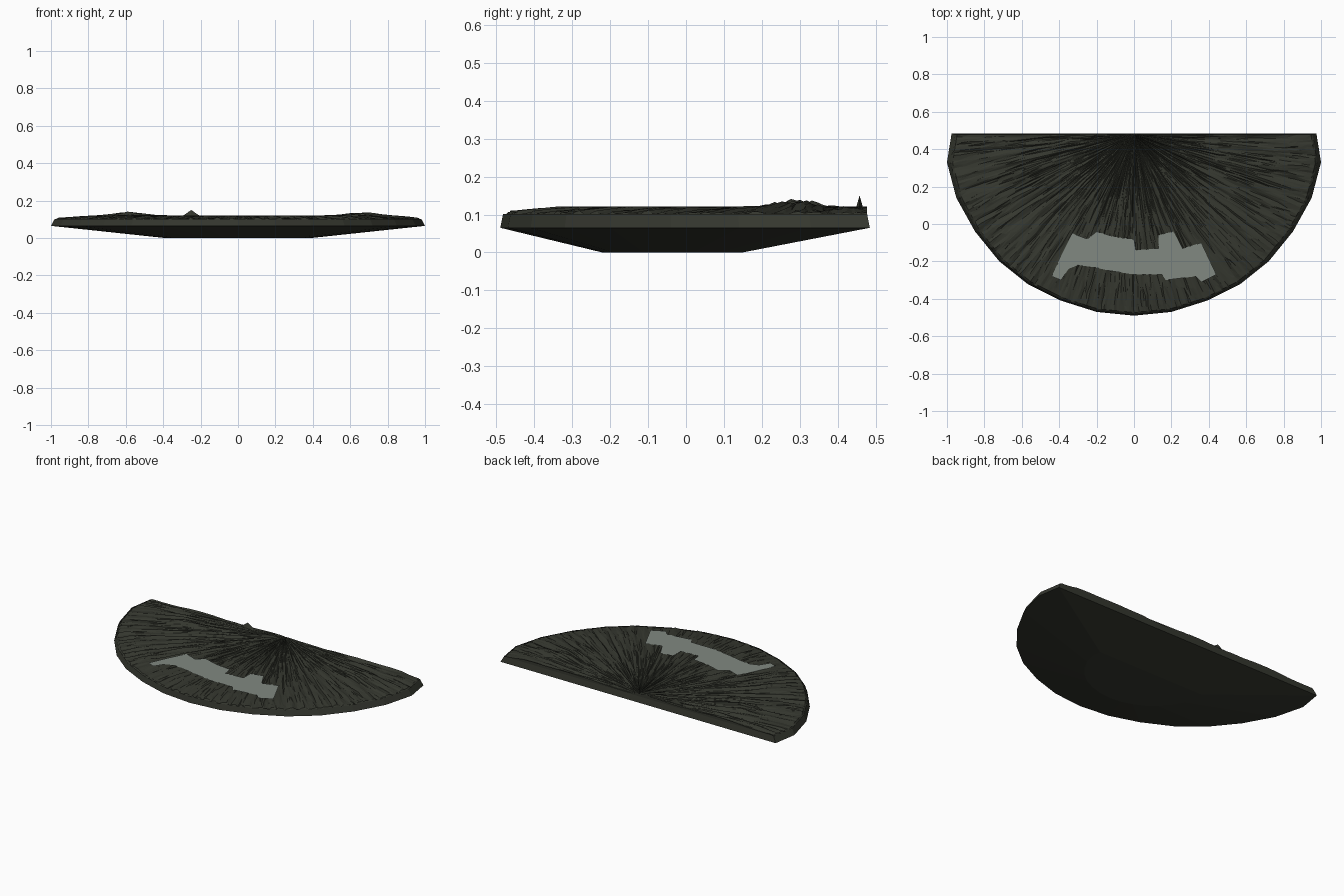
import bpy, bmesh, math, random
from mathutils import Vector, noise

if "Cube" in bpy.data.objects:
    bpy.data.objects.remove(bpy.data.objects["Cube"])

random.seed(4)


def material(name, rgb):
    m = bpy.data.materials.new(name)
    m.diffuse_color = (*rgb, 1)
    m.use_nodes = True
    m.node_tree.nodes["Principled BSDF"].inputs["Base Color"].default_value = m.diffuse_color
    return m


def make(name, bm, mat):
    bmesh.ops.recalc_face_normals(bm, faces=bm.faces)
    me = bpy.data.meshes.new(name)
    bm.to_mesh(me)
    bm.free()
    me.materials.append(mat)
    ob = bpy.data.objects.new(name, me)
    bpy.context.collection.objects.link(ob)
    return ob


dark = material("dark_moss", (0.035, 0.038, 0.028))
pale = material("pale_grey", (0.22, 0.25, 0.22))

# Half-disc outline, mirrored across x
half = [(0, -0.49), (0.2, -0.47), (0.39, -0.41), (0.57, -0.32), (0.72, -0.2),
        (0.85, -0.04), (0.95, 0.14), (1.0, 0.33), (0.975, 0.485)]
outline = [(-x, y) for x, y in half[:0:-1]] + half
inset = [(x * 0.98, y * 0.985) for x, y in outline]

# Base: tapered underside and low rim, open where the ridged top covers it
bm = bmesh.new()
loops = [[bm.verts.new((x * 0.39, y * 0.38 - 0.035, 0)) for x, y in outline],
         [bm.verts.new((x, y, 0.065)) for x, y in outline],
         [bm.verts.new((x, y, 0.102)) for x, y in inset]]
n = len(outline)
bm.faces.new(loops[0])
for a, b in zip(loops, loops[1:]):
    for i in range(n):
        j = (i + 1) % n
        bm.faces.new((a[i], a[j], b[j], b[i]))
make("base", bm, dark)

# Ridged top: radial strands fanning out from the middle of the back edge
apex = Vector((0, inset[0][1]))


def reach(ang):
    d = Vector((math.cos(ang), math.sin(ang)))
    best = 0
    for p, q in zip(inset, inset[1:]):
        p, q = Vector(p) - apex, Vector(q) - apex
        e = q - p
        den = d.x * e.y - d.y * e.x
        if abs(den) > 1e-9:
            t = (p.x * e.y - p.y * e.x) / den
            u = (p.x * d.y - p.y * d.x) / den
            if -1e-4 <= u <= 1.0001:
                best = max(best, t)
    return best


def height(ang, t, x, y):
    strand = noise.noise((ang * 26, t * 3.0, 0)) + 0.6 * noise.noise((ang * 60, t * 7, 5))
    z = 0.115 + 0.008 * max(-1.2, min(0.8, 1.6 * strand))
    for cx, cy in ((-0.6, 0.3), (0.65, 0.28)):
        lump = math.exp(-((x - cx) / 0.1) ** 2 - ((y - cy) / 0.07) ** 2)
        z += lump * (0.02 + 0.01 * strand)
    edge = max(0, (t - 0.87) / 0.13)
    return z - 0.012 * edge


SEG = 220
steps = [0.025, 0.08, 0.15, 0.22, 0.3, 0.38, 0.46, 0.54, 0.62, 0.7, 0.78, 0.85, 0.91, 0.96, 0.99, 1.0]
bm = bmesh.new()
centre = bm.verts.new((apex.x, apex.y, 0.118))
rows = []
for i in range(SEG + 1):
    ang = math.pi + math.pi * i / SEG
    r = reach(ang)
    row = []
    for t in steps:
        tt = t
        if 0.1 < t < 0.95:
            tt += random.uniform(-0.025, 0.025)
        a = ang
        if 0 < i < SEG and t < 0.99:
            a += random.uniform(-0.004, 0.004)
        x, y = apex.x + math.cos(a) * r * tt, apex.y + math.sin(a) * r * tt
        if t == 1.0:
            z = 0.092 + 0.014 * abs(noise.noise((ang * 18, 0, 2)))
        else:
            z = height(ang, tt, x, y)
        row.append(bm.verts.new((x, y, z)))
    rows.append(row)
for a, b in zip(rows, rows[1:]):
    bm.faces.new((centre, a[0], b[0]))
    for k in range(len(steps) - 1):
        bm.faces.new((a[k], a[k + 1], b[k + 1]))
        bm.faces.new((a[k], b[k + 1], b[k]))
# back skirt closing the strands down onto the base
line = rows[0][::-1] + [centre] + rows[-1]
low = [bm.verts.new((v.co.x, v.co.y, 0.098)) for v in line]
for i in range(len(line) - 1):
    bm.faces.new((line[i], line[i + 1], low[i + 1], low[i]))
make("ridged_top", bm, dark)

# Small upright tuft near the back edge
bm = bmesh.new()
bmesh.ops.create_cone(bm, cap_ends=False, segments=4, radius1=0.05, radius2=0, depth=0.035)
for v in bm.verts:
    v.co = (v.co.x - 0.25, v.co.y * 0.2 + 0.458, v.co.z + 0.1325)
make("tuft", bm, dark)

# Pale irregular flat patch near the front
patch = [(-0.44, -0.28), (-0.38, -0.15), (-0.33, -0.05), (-0.25, -0.08), (-0.2, -0.04),
         (-0.1, -0.07), (0, -0.08), (0.01, -0.14), (0.13, -0.13), (0.13, -0.06),
         (0.21, -0.04), (0.26, -0.13), (0.36, -0.10), (0.44, -0.27), (0.36, -0.31),
         (0.33, -0.28), (0.17, -0.30), (0.15, -0.27), (0, -0.27), (-0.13, -0.25),
         (-0.22, -0.23), (-0.3, -0.22), (-0.35, -0.24), (-0.39, -0.30)]
bm = bmesh.new()
f = bm.faces.new([bm.verts.new((x, y, 0.1225)) for x, y in reversed(patch)])
f.normal_update()
bmesh.ops.triangulate(bm, faces=[f])
make("pale_patch", bm, pale)
